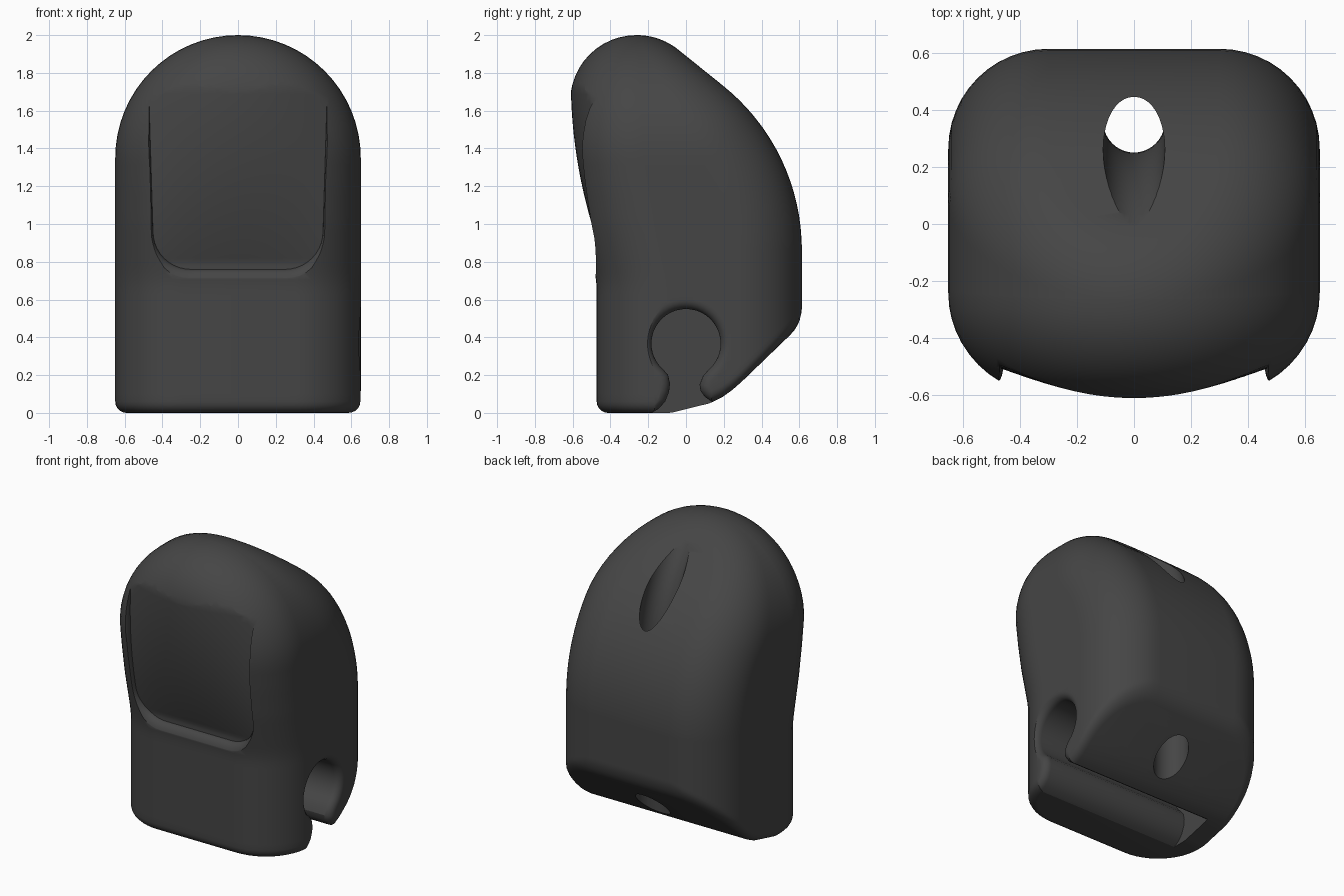
import bpy, bmesh
from math import sin, cos, asin, sqrt, pi, radians
from mathutils import Vector

if "Cube" in bpy.data.objects:
    bpy.data.objects.remove(bpy.data.objects["Cube"])

R = 0.35                      # big edge rounding of the body
TILT = radians(51)            # slope of the upper back


def lerp_table(table, v):
    if v <= table[0][0]:
        return table[0][1]
    for (a, fa), (b, fb) in zip(table, table[1:]):
        if v <= b:
            return fa + (fb - fa) * (v - a) / (b - a)
    return table[-1][1]


def front_y(z):
    return lerp_table([(0.68, -.473), (0.74, -.482), (0.8, -.495), (1.0, -.54), (1.2, -.573),
                       (1.4, -.598), (1.65, -.613)], z)


def under_z(y):               # underside and rear chamfer
    return lerp_table([(-.08, 0), (.13, .052), (.19, .082), (.25, .125), (.3, .17),
                       (.58, .44), (.6, .462), (.613, .49)], y)


def back_core(z):             # y of the rounding centre and tilt of the surface
    if z < .865:
        return .263, 0
    if z < 1.456:
        return -.497 + sqrt(.76 ** 2 - (z - .865) ** 2), asin((z - .865) / .76)
    return -.019 - .241 * (z - 1.456) / .194, TILT


def finish(bm, name):
    bmesh.ops.remove_doubles(bm, verts=bm.verts, dist=1e-5)
    bmesh.ops.recalc_face_normals(bm, faces=bm.faces)
    me = bpy.data.meshes.new(name)
    bm.to_mesh(me)
    bm.free()
    ob = bpy.data.objects.new(name, me)
    bpy.context.collection.objects.link(ob)
    return ob


def loft(rings, name):
    bm = bmesh.new()
    vs = [[bm.verts.new(p) for p in r] for r in rings]
    n = len(vs[0])
    for a, b in zip(vs, vs[1:]):
        for i in range(n):
            bm.faces.new((a[i], a[(i + 1) % n], b[(i + 1) % n], b[i]))
    bm.faces.new(vs[0])
    bm.faces.new(vs[-1])
    return finish(bm, name)


# Body: an arch with a ball rolled around its front and back edges
def body_row(cx, cz, out, r):
    fy = front_y(cz) + R
    by, tilt = back_core(cz)
    front_n, back_n = Vector((0, -1, 0)), Vector((0, cos(tilt), sin(tilt)))
    pts = []
    for k in range(13):
        pts.append(Vector((cx, fy, cz)) + r * front_n.slerp(out, k / 12))
    for k in range(1, 16):
        pts.append(Vector((cx, fy + (by - fy) * k / 16, cz)) + r * out)
    for k in range(13):
        pts.append(Vector((cx, by, cz)) + r * out.slerp(back_n, k / 12))
    if cz < .9:               # push the bottom up to the underside curve
        for p in pts:
            u = under_z(p.y)
            p.z = u + cz if cz <= .06 else u + .06 + (cz - .06) * (.84 - u) / .84
    return pts


heights = [(.06 * (1 - cos(k * pi / 10)), R - .06 * (1 - sin(k * pi / 10))) for k in range(6)]
heights += [(.06 + 1.29 * k / 32, R) for k in range(1, 33)]
rows = [body_row(-.3, z, Vector((-1, 0, 0)), r) for z, r in heights]
for k in range(1, 32):
    a = pi - pi * k / 32
    rows.append(body_row(.3 * cos(a), 1.35 + .3 * sin(a), Vector((cos(a), 0, sin(a))), R))
rows += [body_row(.3, z, Vector((1, 0, 0)), r) for z, r in reversed(heights)]

bm = bmesh.new()
g = [[bm.verts.new(p) for p in row] for row in rows]
N, M = len(g) - 1, len(g[0]) - 1
for i in range(N):
    for j in range(M):
        bm.faces.new((g[i][j], g[i + 1][j], g[i + 1][j + 1], g[i][j + 1]))
for j in range(M):            # underside
    bm.faces.new((g[0][j], g[0][j + 1], g[N][j + 1], g[N][j]))
for j in (0, M):              # flat spans of front and back
    for i in range(N // 2):
        face = [g[i][j], g[i + 1][j], g[N - i - 1][j], g[N - i][j]]
        bm.faces.new(list(dict.fromkeys(face)))
body = finish(bm, "body")


# Front panel cutter: curved floor with flared rim
def panel_y(x, z):
    u = 1.7 - z
    return min(-.609 + .0217 * u + .1937 * u * u, -.43) + max(0, .61 * (z - .8)) * x * x


def half_width(z):
    return .25 + sqrt(max(0, .04 - (.96 - z) ** 2)) if z < .96 else .45 + .018 * (z - .96) / .6


zs = [.96 - .2 * cos(k * pi / 20) for k in range(11)] + [.96 + .89 * k / 22 for k in range(1, 23)]
C = 24
bm = bmesh.new()
g = []
for z in zs:
    xs = [half_width(z) * (2 * k / C - 1) for k in range(C + 1)]
    g.append([bm.verts.new((x, panel_y(x, z), z)) for x in xs])
for a, b in zip(g, g[1:]):
    for k in range(C):
        bm.faces.new((a[k], a[k + 1], b[k + 1], b[k]))
rim = g[0][:] + [r[-1] for r in g[1:]] + g[-1][-2::-1] + [r[0] for r in g[-2:0:-1]]
base = [v.co.copy() for v in rim]
n = len(base)
prev = rim
for k in range(1, 8):
    a = min(k, 6) * pi / 12
    ring = []
    for i, p in enumerate(base):
        t = base[(i + 1) % n] - base[i - 1]
        nrm = Vector((t.z, 0, -t.x)).normalized()
        w = lerp_table([(.9, .09), (1.25, .025)], p.z)
        q = p + nrm * w * (1 - cos(a))
        q.y = p.y - .055 * sin(a) if k < 7 else -1
        ring.append(bm.verts.new(q))
    for i in range(n):
        bm.faces.new((prev[i], prev[(i + 1) % n], ring[(i + 1) % n], ring[i]))
    prev = ring
bm.faces.new(prev)
panel_cutter = finish(bm, "panel_cutter")

# Side keyhole slot, blind on the left, flared at the right
key = [(.17, -.15), (.17, .045), (.135, .06), (.1, .085), (.078, .115), (.072, .15), (.09, .195)]
for k in range(33):
    a = radians(-50 + 280 * k / 32)
    key.append((.183 * cos(a), .367 + .183 * sin(a)))
key += [(-.095, .2), (-.085, .155), (-.09, .11), (-.11, .06), (-.145, .022), (-.19, -.005), (-.19, -.15)]


def key_ring(x, o):
    pts = []
    for i, (y, z) in enumerate(key):
        a, b = key[i - 1], key[(i + 1) % len(key)]
        nrm = Vector((b[1] - a[1], a[0] - b[0])).normalized() * o
        pts.append((x, y + nrm.x, z + nrm.y))
    return pts


rings = [key_ring(-.48, 0)]
for k in range(7):
    a = k * pi / 12
    rings.append(key_ring(.6 + .05 * sin(a), .05 * (1 - cos(a))))
rings.append(key_ring(.75, .05))
slot_cutter = loft(rings, "slot_cutter")

# Curved cord tunnel from the rear chamfer to the upper back
path = [(.36, 0, 0), (.36, .6, 0)]
for k in range(25):
    a = radians(56) * k / 24
    path.append((-.82 + 1.18 * cos(a), 1.2 + 1.18 * sin(a), a))
rings = []
for y, z, a in path:
    rings.append([(.108 * cos(t), y + .11 * sin(t) * cos(a), z + .11 * sin(t) * sin(a))
                  for t in (2 * pi * k / 40 for k in range(40))])
tunnel_cutter = loft(rings, "tunnel_cutter")

# Cut, shade and colour
bpy.context.view_layer.objects.active = body
body.select_set(True)
for cutter in (panel_cutter, slot_cutter, tunnel_cutter):
    cutter.hide_render = True
    mod = body.modifiers.new(cutter.name, 'BOOLEAN')
    mod.operation = 'DIFFERENCE'
    mod.solver = 'EXACT'
    mod.object = cutter
    bpy.ops.object.modifier_apply(modifier=mod.name)
    bpy.data.objects.remove(cutter)
bpy.ops.object.shade_smooth_by_angle(angle=radians(30))
mat = bpy.data.materials.new("dark_grey")
mat.diffuse_color = (.06, .06, .06, 1)
mat.use_nodes = True
mat.node_tree.nodes["Principled BSDF"].inputs["Base Color"].default_value = mat.diffuse_color
body.data.materials.clear()
body.data.materials.append(mat)
